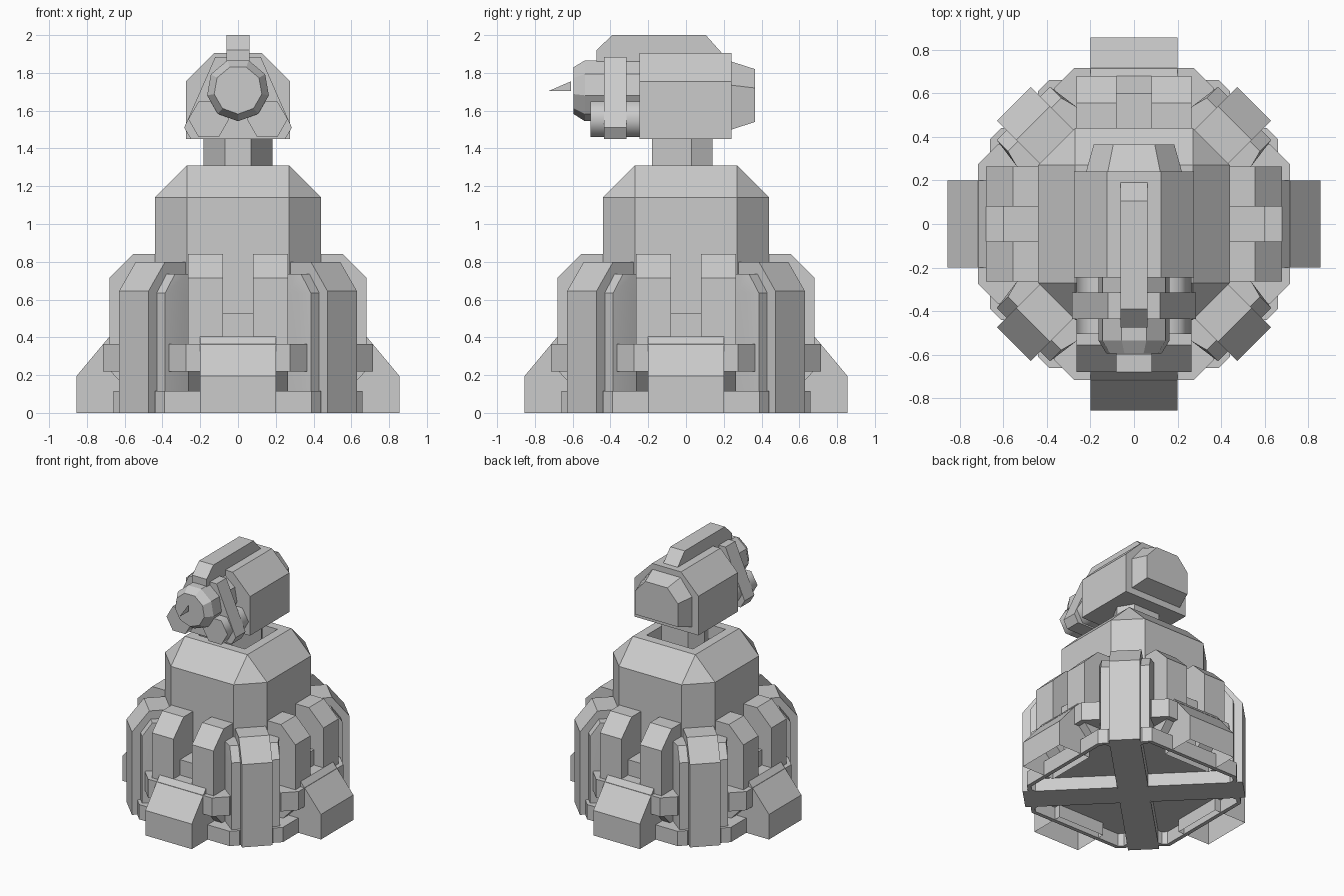
import bpy, bmesh
from math import pi, sin, cos
from mathutils import Matrix, Vector

if "Cube" in bpy.data.objects:
    bpy.data.objects.remove(bpy.data.objects["Cube"])


def loft(name, loops, mat=Matrix(), smooth=False, open_bottom=False):
    """Skin a stack of equal-length loops and cap both ends."""
    bm = bmesh.new()
    rows = [[bm.verts.new(mat @ Vector(p)) for p in lp] for lp in loops]
    n = len(rows[0])
    for a, b in zip(rows, rows[1:]):
        for i in range(n):
            j = (i + 1) % n
            bm.faces.new((a[i], a[j], b[j], b[i]))
    bm.faces.new(rows[0])
    bm.faces.new(rows[-1])
    bmesh.ops.remove_doubles(bm, verts=bm.verts, dist=1e-4)
    bmesh.ops.recalc_face_normals(bm, faces=bm.faces)
    if open_bottom:
        bm.normal_update()
        under = [f for f in bm.faces if f.normal.z < -0.9]
        bmesh.ops.delete(bm, geom=under, context='FACES')
    me = bpy.data.meshes.new(name)
    bm.to_mesh(me)
    bm.free()
    ob = bpy.data.objects.new(name, me)
    bpy.context.collection.objects.link(ob)
    if smooth:
        bpy.ops.object.select_all(action='DESELECT')
        ob.select_set(True)
        bpy.context.view_layer.objects.active = ob
        bpy.ops.object.shade_smooth_by_angle(angle=smooth)
    return ob


def along_x(name, prof, x0, x1, mat=Matrix(), **kw):   # (y, z) profile
    return loft(name, [[(x, y, z) for y, z in prof] for x in (x0, x1)], mat, **kw)


def along_y(name, prof, y0, y1):                       # (x, z) profile
    return loft(name, [[(x, y, z) for x, z in prof] for y in (y0, y1)])


def along_z(name, prof, z0, z1, mat=Matrix()):         # (x, y) profile
    return loft(name, [[(x, y, z) for x, y in prof] for z in (z0, z1)], mat)


def mirrored(half):
    return half + [(-x, v) for x, v in reversed(half)]


def ngon(n, r, cx=0, cy=0, start=0.0):
    return [(cx + r * cos(start + 2 * pi * i / n),
             cy + r * sin(start + 2 * pi * i / n)) for i in range(n)]


# Tower: octagon rising to a square rim with a sunken well
a, b = 0.44, 0.27
octo = [(a, -b), (a, b), (b, a), (-b, a), (-a, b), (-a, -b), (-b, -a), (b, -a)]


def square(h):
    s = [(1, -1), (1, 1), (1, 1), (-1, 1), (-1, 1), (-1, -1), (-1, -1), (1, -1)]
    return [(h * x, h * y) for x, y in s]


stack = [(octo, 0.1), (octo, 1.14), (square(0.27), 1.31),
         (square(0.2), 1.31), (square(0.2), 1.2)]
loft("tower", [[(x, y, z) for x, y in lp] for lp, z in stack])

# Four identical sides of the base
for k in range(4):
    m = Matrix.Rotation(k * pi / 2, 4, 'Z')
    along_x("foot", [(-0.855, 0), (-0.855, 0.195), (-0.68, 0.405), (-0.58, 0.405), (-0.58, 0)],
            -0.2, 0.2, m, open_bottom=True)
    for s in (-1, 1):
        along_x("pillar", [(-0.57, 0.11), (-0.68, 0.225), (-0.68, 0.715), (-0.555, 0.84),
                           (-0.42, 0.84), (-0.42, 0.11)], s * 0.08, s * 0.265, m)
    along_x("pillar_bridge", [(-0.6, 0.3), (-0.6, 0.525), (-0.42, 0.525), (-0.42, 0.3)],
            -0.08, 0.08, m)
    along_z("clamp_band", mirrored([(0.275, -0.715), (0.365, -0.625), (0.365, -0.45)]),
            0.22, 0.365, m)
    # Hollow skirt under a thin floor
    along_z("base_skirt", mirrored([(0.39, -0.66), (0.44, -0.61), (0.44, -0.42),
                                    (0.41, -0.42), (0.41, -0.6), (0.38, -0.63)]), 0, 0.115, m)
    along_z("base_floor", mirrored([(0.39, -0.655), (0.435, -0.61), (0.435, -0.4), (0.36, -0.33)]),
            0.1, 0.115, m)
    # Diagonal corner fin with a wider rounded backing column
    d = Matrix.Rotation(k * pi / 2 + pi / 4, 4, 'Z')
    along_x("corner_fin", [(-0.78, 0), (-0.78, 0.645), (-0.655, 0.8), (-0.4, 0.8), (-0.4, 0)],
            -0.11, 0.11, d)
    column = [((0.173, 0.718), 0.1), ((0.173, 0.718), 0.635), ((0.173, 0.645), 0.735)]
    loft("corner_column",
         [[(x, y, z) for x, y in mirrored([(w, -r), (w + 0.02, -0.57), (w + 0.01, -0.42)])]
          for (w, r), z in column], d, 0.6)
    along_x("floor_beam", [(-0.42, 0), (-0.42, 0.1), (-0.11, 0.1), (-0.11, 0)], -0.11, 0.11, d)
along_z("floor_hub", ngon(8, 0.16, start=pi / 8), 0, 0.1)

# Neck
along_z("neck", mirrored([(0.068, -0.18), (0.182, 0.03), (0.115, 0.14)]), 1.19, 1.46)

# Head housing and tapered rear
along_y("head", mirrored([(0.125, 1.905), (0.275, 1.755), (0.275, 1.45)]), -0.245, 0.24)
rear = [mirrored([(0.12, 1.86), (0.22, 1.735), (0.22, 1.5)]),
        mirrored([(0.095, 1.82), (0.185, 1.72), (0.185, 1.54)])]
loft("head_rear", [[(x, y, z) for x, z in p] for p, y in zip(rear, (0.24, 0.365))])
along_x("top_ridge", [(-0.475, 1.85), (-0.475, 1.92), (-0.39, 2.0), (0.105, 2.0),
                      (0.19, 1.905), (0.19, 1.85)], -0.062, 0.062)

# Main barrel, side barrels and their collar
loft("main_barrel", [[(x, y, z) for x, z in ngon(9, r, 0, 1.71, -pi / 2)]
                     for r, y in ((0.166, -0.245), (0.166, -0.535), (0.128, -0.595))])
for s in (-1, 1):
    loft("side_barrel", [[(x, y, z) for x, z in ngon(6, 0.108, s * 0.155, 1.555)]
                         for y in (-0.245, -0.505)], smooth=1.2)
along_y("barrel_collar", mirrored([(0.12, 1.885), (0.285, 1.51), (0.25, 1.45)]), -0.435, -0.315)

# Thin sight blade ahead of the muzzle
me = bpy.data.meshes.new("sight_blade")
me.from_pydata([(0, -0.725, 1.705), (0, -0.61, 1.705), (0, -0.61, 1.755)], [], [(0, 1, 2)])
bpy.context.collection.objects.link(bpy.data.objects.new("sight_blade", me))
